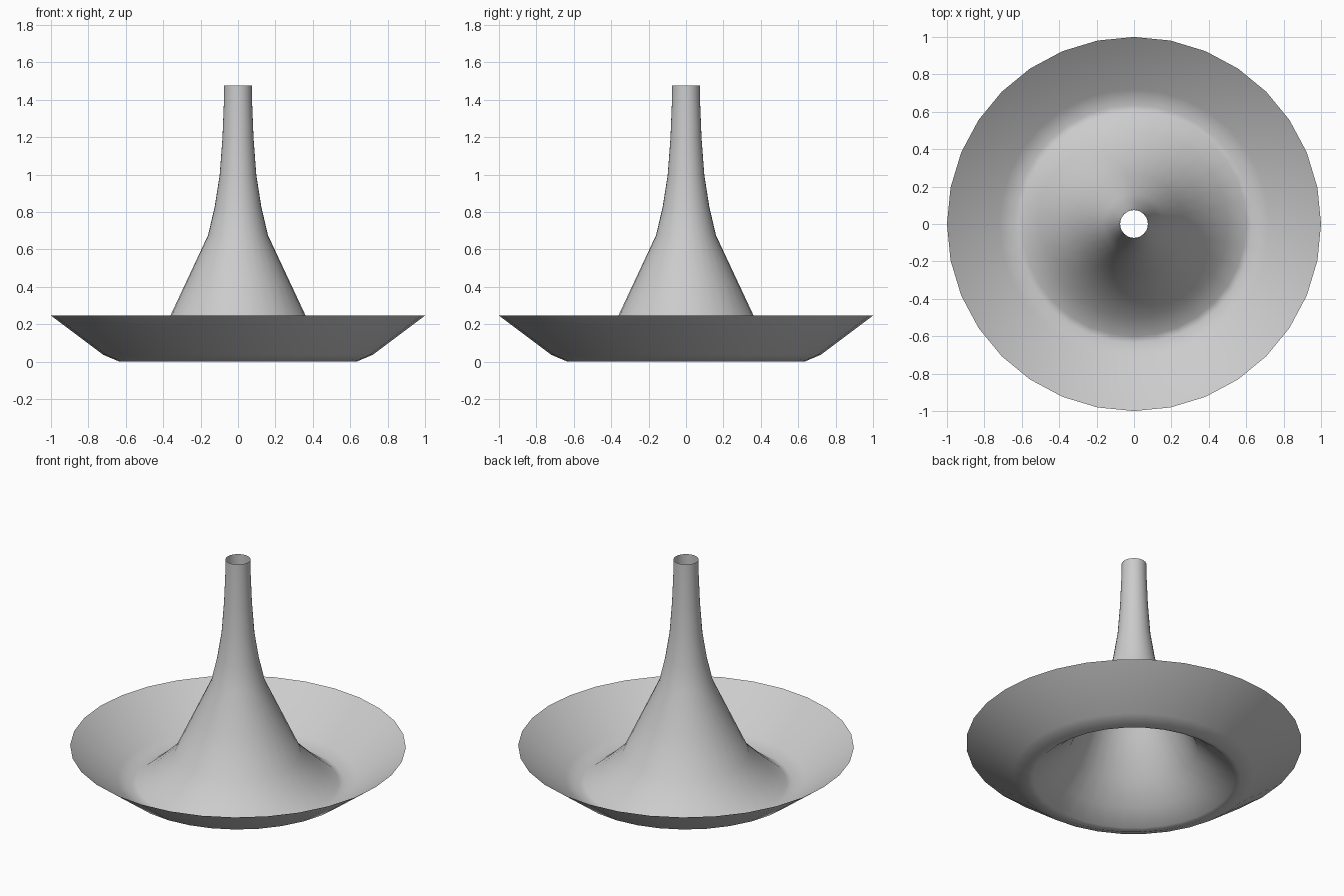
import bpy, bmesh, math

if "Cube" in bpy.data.objects:
    bpy.data.objects.remove(bpy.data.objects["Cube"])

SIDES = 32
# radius, height: from outer rim, through the trough, up the inner spout
PROFILE = [(1.0, 0.25), (0.72, 0.04), (0.635, 0.004), (0.6, 0.012), (0.5, 0.095),
           (0.38, 0.21), (0.27, 0.445), (0.16, 0.68), (0.125, 0.83),
           (0.098, 1.0), (0.083, 1.2), (0.075, 1.4), (0.074, 1.48)]

# Open, single-walled turned shell
bm = bmesh.new()
rings = []
for r, z in PROFILE:
    rings.append([bm.verts.new((r * math.cos(2 * math.pi * i / SIDES),
                                r * math.sin(2 * math.pi * i / SIDES), z))
                  for i in range(SIDES)])
for a, b in zip(rings, rings[1:]):
    for i in range(SIDES):
        j = (i + 1) % SIDES
        bm.faces.new((a[i], a[j], b[j], b[i])).smooth = True

mesh = bpy.data.meshes.new("dish_with_spout")
bm.to_mesh(mesh)
bm.free()
shell = bpy.data.objects.new("dish_with_spout", mesh)
bpy.context.collection.objects.link(shell)
shell.location.z = -min(z for r, z in PROFILE)
